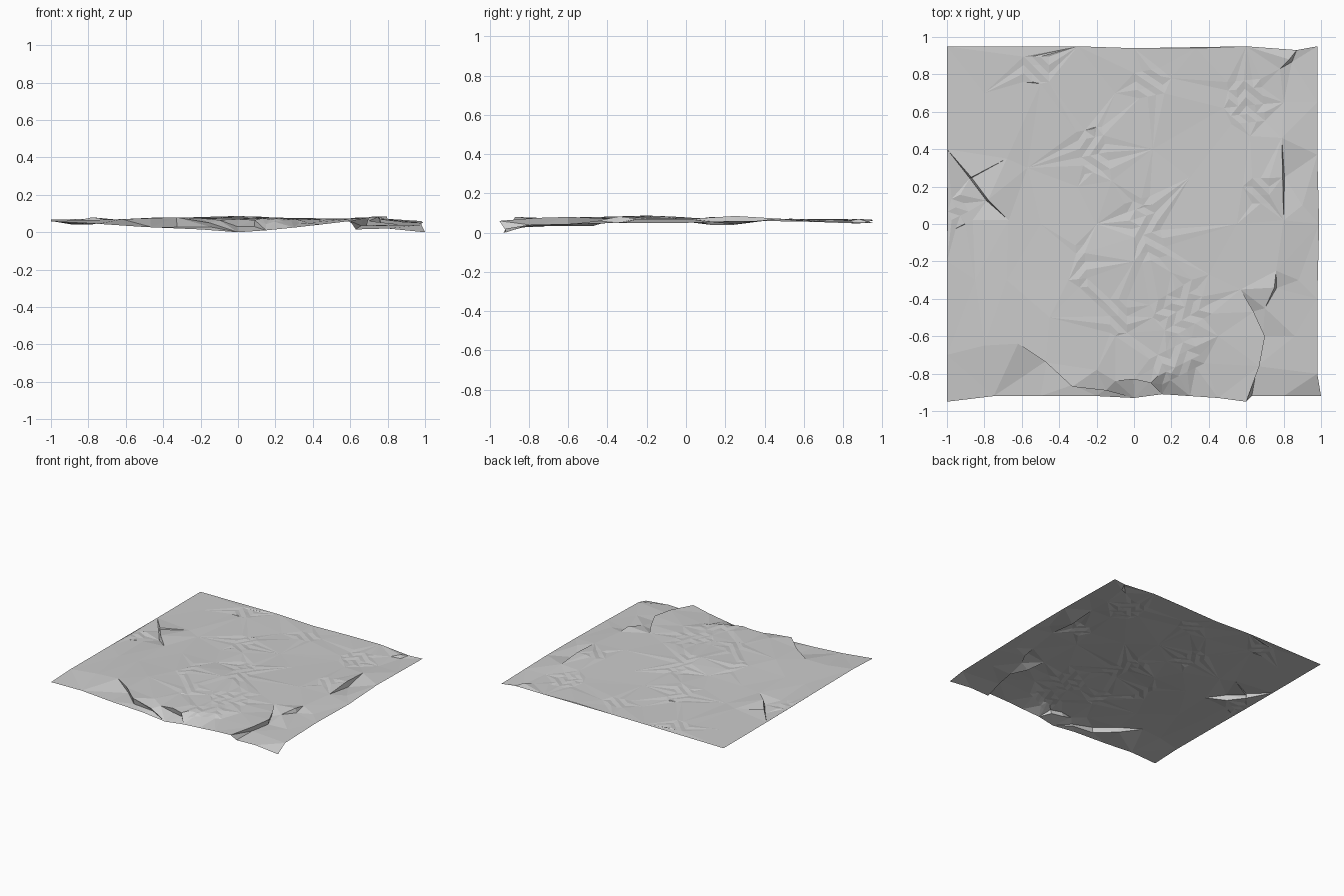
import bpy
import random
from mathutils import Vector
from mathutils.bvhtree import BVHTree
from mathutils.geometry import delaunay_2d_cdt

random.seed(4)
default_cube = bpy.data.objects.get("Cube")
if default_cube:
    bpy.data.objects.remove(default_cube, do_unlink=True)

# One stone-grey material for the whole sheet
grey = bpy.data.materials.new("stone grey")
grey.use_nodes = True
colour = (0.6, 0.6, 0.6, 1)
grey.diffuse_color = colour
grey.node_tree.nodes["Principled BSDF"].inputs["Base Color"].default_value = colour

# Border of the sheet, anticlockwise from the front right corner
border = [
    (-1, -.95, .058), (-.75, -.92, .045), (-.5, -.92, .028), (-.2, -.92, .015),
    (0, -.93, 0), (.15, -.91, .01), (.3, -.92, .025), (.45, -.93, .042),
    (.6, -.95, .06), (.63, -.92, .015), (.8, -.92, .02), (1, -.92, 0),
    (.98, -.8, .04), (.98, -.4, .05), (.99, 0, .05), (.98, .37, .06),
    (.98, .65, .055), (.98, .95, .05), (.87, .93, .055), (.6, .95, .065),
    (0, .94, .06), (-.3, .95, .065), (-1, .95, .06), (-1, .4, .06),
    (-1, -.2, .065), (-1, -.7, .068),
]

# Crests and hollows of the broad facets
relief = [
    (-.8, .7, .062), (-.5, .75, .066), (-.1, .7, .06), (.2, .78, .064),
    (.33, .94, .068), (.48, .62, .066), (.62, .47, .07), (.8, .65, .058),
    (-.57, .3, .06), (-.2, .52, .067), (-.12, .23, .077), (-.3, .2, .064),
    (.1, .4, .063), (.3, .25, .067), (.58, .2, .072), (-.9, 0, .056),
    (-.5, 0, .065), (-.2, 0, .068), (.05, .1, .07), (.55, 0, .074),
    (.2, -.26, .078), (0, -.2, .087), (-.35, -.3, .074), (-.68, -.3, .067),
    (-.85, -.3, .06), (-.8, -.65, .065), (-.45, -.5, .078), (-.1, -.6, .073),
    (.1, -.5, .076), (.4, -.27, .07), (.45, -.6, .066), (.2, -.8, .072),
    (.86, -.6, .042), (.88, -.3, .055), (.9, .1, .057), (-.2, -.78, .075),
]

# Folds: crest line, outward direction, foot height and depth of the undercut
folds = [
    ([(-.62, -.64, .07), (-.47, -.74, .075), (-.33, -.87, .08), (-.15, -.89, .05),
      (0, -.93, 0)], (-.4, -.9), .028, .012),
    ([(-.1, -.84, .065), (0, -.83, .07), (.09, -.85, .065), (.15, -.91, .01)],
     (.2, -1), .03, .01),
    ([(.57, -.35, .07), (.64, -.47, .075), (.7, -.6, .08), (.67, -.76, .075),
      (.6, -.95, .06)], (1, 0), .035, .012),
    ([(.76, -.25, .07), (.75, -.34, .083), (.7, -.45, .06)], (1, -.3), .05, -.012),
    ([(.79, .46, .072), (.795, .25, .085), (.8, .02, .07)], (1, 0), .042, -.01),
    ([(-.68, .35, .065), (-.87, .25, .072), (-.78, .13, .08), (-.67, .02, .065)],
     (-.8, -.6), .04, -.01),
    ([(.78, .83, .06), (.83, .88, .07), (.87, .93, .055)], (.7, -.7), .047, -.02),
]


def add_chain(plan, real, edges, points, closed=False):
    """Append a constrained line; each point is a (plan, real) pair."""
    first = len(plan)
    for flat, solid in points:
        plan.append(Vector(flat[:2]))
        real.append(Vector(solid))
    last = len(plan) - 1
    edges.extend((i, i + 1) for i in range(first, last))
    if closed:
        edges.append((last, first))


def triangulate(plan, real, edges, inside):
    result = delaunay_2d_cdt(plan, edges, [], inside, 1e-5)
    flat, faces, sources = result[0], result[2], result[3]
    solid = [real[s[0]] if s else Vector((v.x, v.y, .06)) for v, s in zip(flat, sources)]
    return flat, solid, faces


plan, real, edges = [], [], []
add_chain(plan, real, edges, [(p, p) for p in border], closed=True)
for crest, direction, foot_z, undercut in folds:
    out = Vector(direction).normalized()
    add_chain(plan, real, edges, [(p, p) for p in crest])
    foot = [(crest[0], crest[0])]
    for p in crest[1:-1]:
        top = Vector(p[:2])
        tucked = top - out * undercut
        foot.append((top + out * .03, (tucked.x, tucked.y, foot_z)))
    foot.append((crest[-1], crest[-1]))
    add_chain(plan, real, edges, foot)
for p in relief:
    plan.append(Vector(p[:2]))
    real.append(Vector(p))

# Broad surface, used to seat the shingled patches
flat, solid, faces = triangulate(plan, real, edges, 1)
surface = BVHTree.FromPolygons([(f.x, f.y, s.z) for f, s in zip(flat, solid)], faces)

# Patches of small stepped facets: centre, columns, rows, turn
patches = [
    ((-.2, .42), 4, 6, .2), ((.62, .68), 5, 6, .1), ((.26, -.42), 6, 5, .6),
    ((.24, -.7), 6, 4, .5), ((.08, 0), 4, 8, .3), ((-.5, .85), 4, 4, 0),
    ((-.26, -.2), 2, 6, .1), ((-.93, .1), 3, 4, .5), ((.7, .2), 3, 4, 0),
    ((-.06, -.47), 3, 5, 0), ((.1, .78), 4, 4, .2),
]
step = .045
for (cx, cy), columns, rows, turn in patches:
    for i in range(columns):
        for j in range(rows):
            offset = Vector(((i - columns / 2) * step, (j - rows / 2) * step, 0))
            c = Vector((cx, cy, 0)) + offset.xy.to_3d() + Vector((-offset.y, offset.x, 0)) * turn
            hit = surface.ray_cast(c + Vector((0, 0, 1)), Vector((0, 0, -1)))[0]
            if hit:
                ripple = .003 if (i + j) % 2 else -.002
                hit.z += ripple + random.uniform(-.001, .001)
                plan.append(hit.xy)
                real.append(hit)

# Final faceted sheet
flat, solid, faces = triangulate(plan, real, edges, 1)
mesh = bpy.data.meshes.new("crumpled_ground_sheet")
mesh.from_pydata([tuple(v) for v in solid], [], [tuple(f) for f in faces])
mesh.materials.append(grey)
mesh.validate()
mesh.update()
ground = bpy.data.objects.new("crumpled_ground_sheet", mesh)
bpy.context.collection.objects.link(ground)
